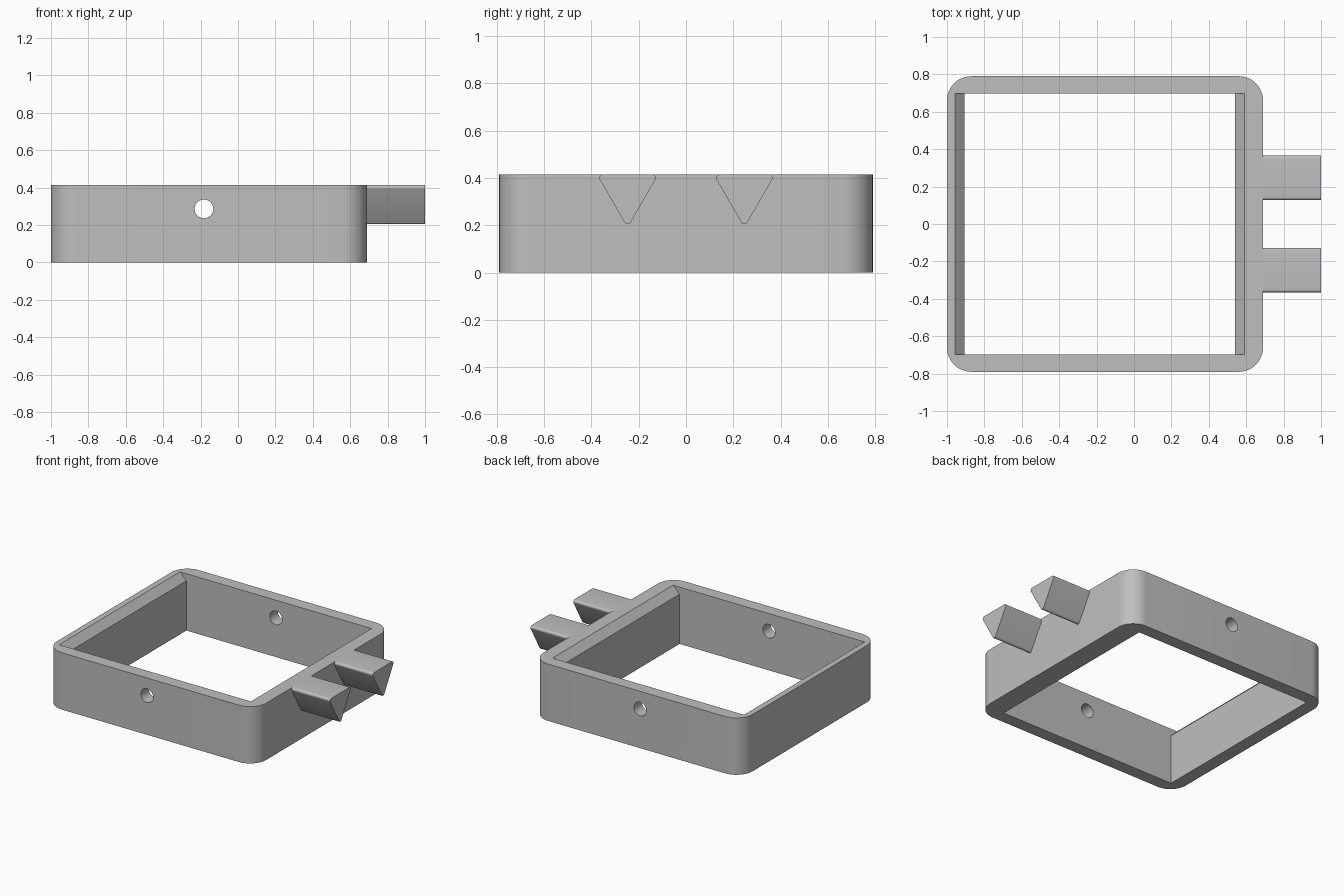
import bpy, bmesh
from math import sin, cos, radians, pi
from mathutils import Matrix, Vector

cube = bpy.data.objects.get("Cube")
if cube:
    bpy.data.objects.remove(cube, do_unlink=True)

HEIGHT = 0.415
LEFT, RIGHT, HALF_Y = -1.0, 0.69, 0.79
INNER_Y = 0.697

grey = bpy.data.materials.new("plain grey")
grey.use_nodes = True
colour = (0.52, 0.52, 0.52, 1)
grey.diffuse_color = colour
grey.node_tree.nodes["Principled BSDF"].inputs["Base Color"].default_value = colour


def rounded(corners, radius, steps):
    """Outline from arcs: each corner is (centre u, centre v, start angle, end angle)."""
    pts = []
    for u, v, a, b in corners:
        for i in range(steps + 1):
            t = radians(a + (b - a) * i / steps)
            pts.append((u + radius * cos(t), v + radius * sin(t)))
    return pts


def prism(name, outline, axis, start, end):
    """Extrude a 2D outline along x, y or z."""
    place = {"x": lambda u, v: (start, u, v),
             "y": lambda u, v: (u, start, v),
             "z": lambda u, v: (u, v, start)}[axis]
    bm = bmesh.new()
    face = bm.faces.new([bm.verts.new(place(u, v)) for u, v in outline])
    out = bmesh.ops.extrude_face_region(bm, geom=[face])
    offset = Vector([end - start if a == axis else 0 for a in "xyz"])
    bmesh.ops.translate(bm, vec=offset,
                        verts=[g for g in out["geom"] if isinstance(g, bmesh.types.BMVert)])
    bmesh.ops.recalc_face_normals(bm, faces=bm.faces)
    mesh = bpy.data.meshes.new(name)
    bm.to_mesh(mesh)
    bm.free()
    mesh.materials.append(grey)
    obj = bpy.data.objects.new(name, mesh)
    bpy.context.collection.objects.link(obj)
    return obj


def activate(obj):
    bpy.ops.object.select_all(action="DESELECT")
    obj.select_set(True)
    bpy.context.view_layer.objects.active = obj


def cut(target, cutter):
    cutter.hide_render = True
    mod = target.modifiers.new("cut", "BOOLEAN")
    mod.operation, mod.solver, mod.object = "DIFFERENCE", "EXACT", cutter
    activate(target)
    bpy.ops.object.modifier_apply(modifier=mod.name)
    bpy.data.objects.remove(cutter, do_unlink=True)


def smooth(obj):
    activate(obj)
    bpy.ops.object.shade_smooth_by_angle(angle=radians(30))


# Frame: rounded block
r = 0.13
corners = [(RIGHT - r, HALF_Y - r, 0, 90), (LEFT + r, HALF_Y - r, 90, 180),
           (LEFT + r, r - HALF_Y, 180, 270), (RIGHT - r, r - HALF_Y, 270, 360)]
frame = prism("frame", rounded(corners, r, 12), "z", 0, HEIGHT)

# Opening, with its left and right top edges bevelled
x0, x1, bevel, over = -0.905, 0.54, 0.052, 0.1
opening = [(x0, -over), (x1, -over), (x1, HEIGHT - bevel), (x1 + bevel, HEIGHT),
           (x1 + bevel, HEIGHT + over), (x0 - bevel, HEIGHT + over),
           (x0 - bevel, HEIGHT), (x0, HEIGHT - bevel)]
cut(frame, prism("opening_cutter", opening, "y", -INNER_Y, INNER_Y))

# Round hole through front and back walls
hole = [(-0.182 + 0.05 * cos(i * pi / 16), 0.286 + 0.05 * sin(i * pi / 16)) for i in range(32)]
cut(frame, prism("hole_cutter", hole, "y", -1, 1))
smooth(frame)

# Two rounded triangular prongs on the right wall
r = 0.015
half, top, tip = 0.104, HEIGHT - r, 0.22
for name, y in (("front_prong", -0.247), ("back_prong", 0.247)):
    outline = rounded([(y + half, top, -30, 90), (y - half, top, 90, 210),
                       (y, tip, 210, 330)], r, 8)
    smooth(prism(name, outline, "x", RIGHT, 1.0))
